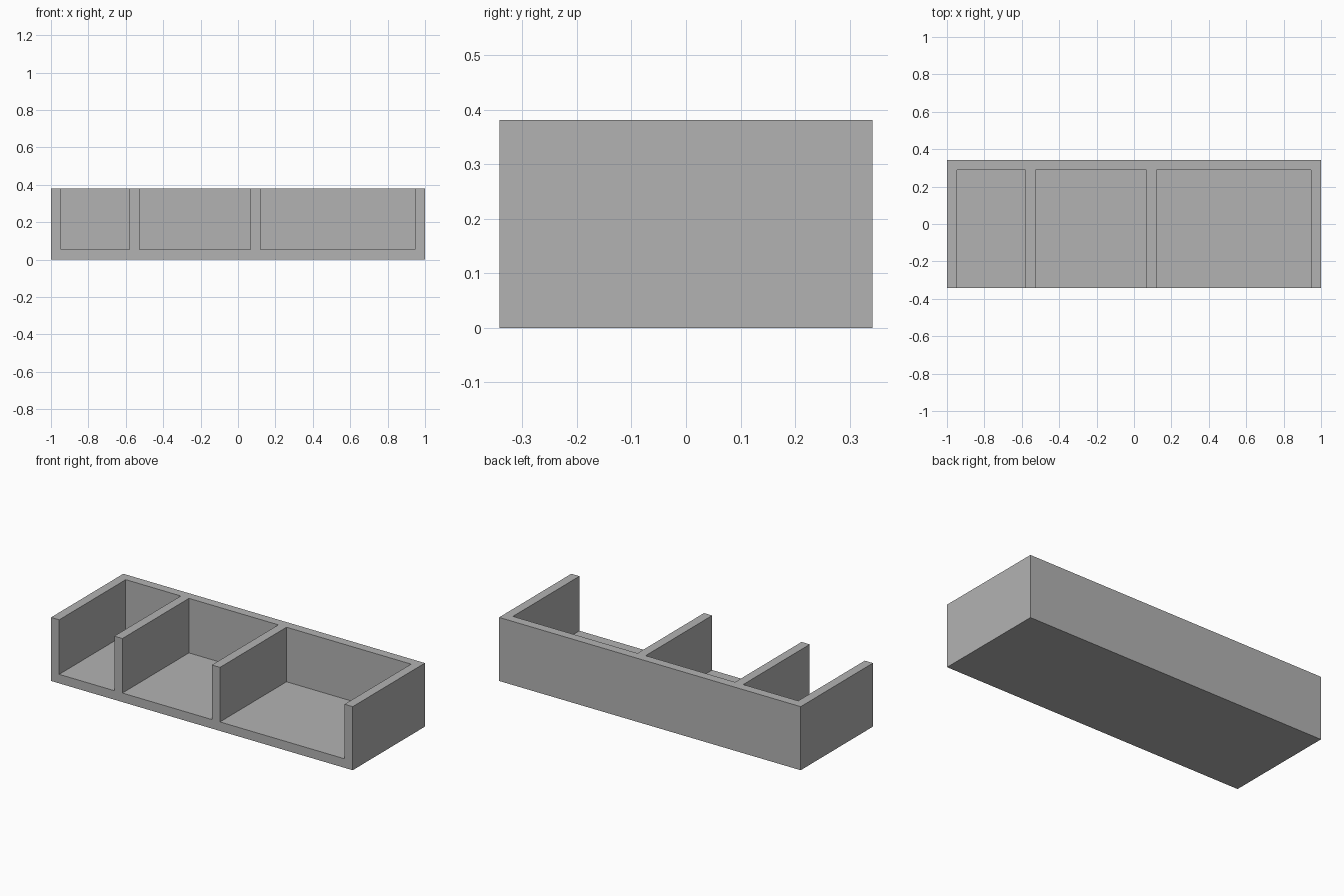
import bpy
from mathutils import Vector

cube = bpy.data.objects.get("Cube")
if cube:
    bpy.data.objects.remove(cube, do_unlink=True)

HALF_DEPTH, HEIGHT, WALL = 0.342, 0.381, 0.054

grey = bpy.data.materials.new("mid_grey")
grey.use_nodes = True
colour = (0.45, 0.45, 0.45, 1)
grey.diffuse_color = colour
grey.node_tree.nodes["Principled BSDF"].inputs["Base Color"].default_value = colour


def box(name, low, high):
    low, high = Vector(low), Vector(high)
    bpy.ops.mesh.primitive_cube_add(size=1, location=(low + high) / 2)
    obj = bpy.context.object
    obj.name = obj.data.name = name
    obj.scale = high - low
    bpy.ops.object.transform_apply(location=True, rotation=False, scale=True)
    obj.data.materials.append(grey)
    return obj


# Solid tray block
tray = box("divided_tray", (-1, -HALF_DEPTH, 0), (1, HALF_DEPTH, HEIGHT))

# Three compartments, open at the front and top
for left, right in [(-1 + WALL, -0.581), (-0.527, 0.066), (0.12, 1 - WALL)]:
    cutter = box("compartment_cutter", (left, -HALF_DEPTH - 0.1, WALL),
                 (right, HALF_DEPTH - WALL, HEIGHT + 0.1))
    cutter.hide_render = True
    cut = tray.modifiers.new("compartment", 'BOOLEAN')
    cut.operation = 'DIFFERENCE'
    cut.solver = 'EXACT'
    cut.object = cutter
    bpy.context.view_layer.objects.active = tray
    bpy.ops.object.modifier_apply(modifier=cut.name)
    bpy.data.objects.remove(cutter, do_unlink=True)
